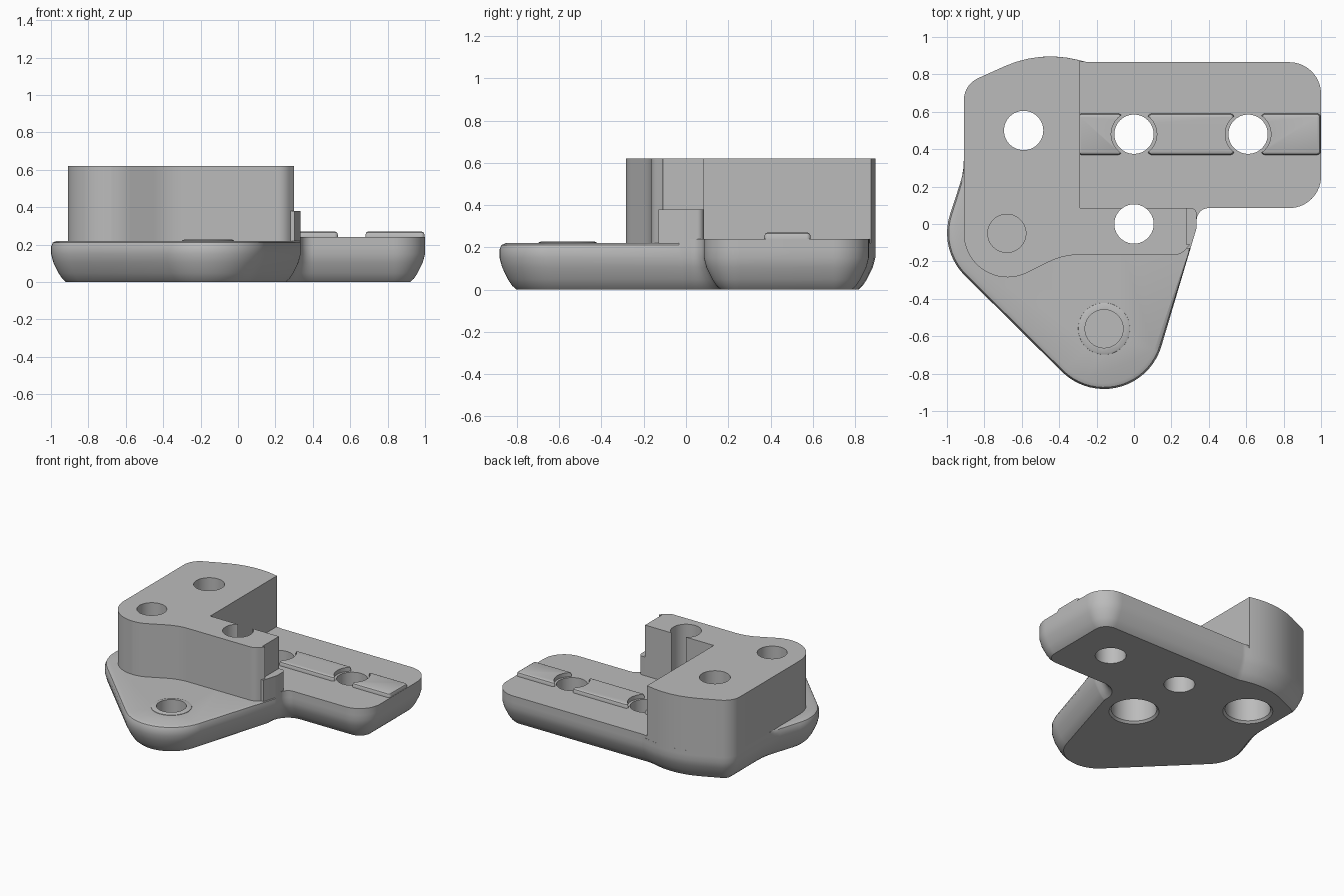
import bpy, bmesh, math
from mathutils import Vector

cube = bpy.data.objects.get("Cube")
if cube:
    bpy.data.objects.remove(cube, do_unlink=True)

grey = bpy.data.materials.new("plain_grey")
grey.use_nodes = True
COLOUR = (0.5, 0.5, 0.5, 1)
grey.diffuse_color = COLOUR
grey.node_tree.nodes["Principled BSDF"].inputs["Base Color"].default_value = COLOUR


def rounded(corners):
    """Closed outline from (x, y, radius) corners."""
    out = []
    for i, (x, y, r) in enumerate(corners):
        p = Vector((x, y))
        if r == 0:
            out.append(p)
            continue
        a = (Vector(corners[i - 1][:2]) - p).normalized()
        b = (Vector(corners[(i + 1) % len(corners)][:2]) - p).normalized()
        half = a.angle(b) / 2
        centre = p + (a + b).normalized() * (r / math.sin(half))
        start = p + a * (r / math.tan(half)) - centre
        end = p + b * (r / math.tan(half)) - centre
        turn = math.atan2(start.cross(end), start.dot(end))
        steps = max(3, int(abs(turn) / math.radians(6)))
        for k in range(steps + 1):
            t = turn * k / steps
            c, s = math.cos(t), math.sin(t)
            out.append(centre + Vector((start.x * c - start.y * s, start.x * s + start.y * c)))
    return out


def inset(points, amount):
    """Move a clockwise outline inward; amount is a function of the point."""
    out = []
    for i, p in enumerate(points):
        d = (points[(i + 1) % len(points)] - points[i - 1]).normalized()
        out.append(p + Vector((d.y, -d.x)) * amount(p))
    return out


def loft(name, rings):
    """Capped solid through (outline, z) rings."""
    bm = bmesh.new()
    loops = [[bm.verts.new((p.x, p.y, z)) for p in pts] for pts, z in rings]
    n = len(loops[0])
    for lo, hi in zip(loops, loops[1:]):
        for i in range(n):
            j = (i + 1) % n
            bm.faces.new((lo[i], lo[j], hi[j], hi[i]))
    bm.faces.new(loops[0])
    bm.faces.new(loops[-1])
    bmesh.ops.recalc_face_normals(bm, faces=bm.faces)
    mesh = bpy.data.meshes.new(name)
    bm.to_mesh(mesh)
    bm.free()
    mesh.materials.append(grey)
    ob = bpy.data.objects.new(name, mesh)
    bpy.context.collection.objects.link(ob)
    return ob


def extrude(name, corners, z0, z1):
    pts = rounded(corners)
    return loft(name, [(pts, z0), (pts, z1)])


def turned(name, x, y, profile):
    """Round solid from (radius, z) steps."""
    angles = [math.tau * i / 64 for i in range(64)]
    return loft(name, [([Vector((x + r * math.cos(a), y + r * math.sin(a))) for a in angles], z)
                       for r, z in profile])


# Base plate with undercut rim and softened flange edge
back_left = [(-0.91, 0.745, 0.13), (-0.5, 0.93, 0.6)]
plate = rounded(back_left + [
    (-0.25, 0.865, 0.1), (1, 0.865, 0.17), (1, 0.085, 0.17), (0.335, 0.085, 0.065),
    (0.335, -0.02, 0.1), (-0.006, -1.165, 0.32), (-1.045, -0.137, 0.32), (-0.91, 0.277, 0.4)])


def flange(p):
    limit = 0.3 if p.x < 0 else -0.1
    return min(1, max(0, (limit - p.y) / 0.1))


rim = [(0.08, 0), (0.06, 0.018), (0.04, 0.048), (0.012, 0.105), (0, 0.15)]
rings = [(inset(plate, lambda p, d=d: d), z) for d, z in rim]
for d, z in [(0, 0.19), (0.009, 0.211), (0.03, 0.22)]:
    rings.append((inset(plate, lambda p, d=d: d * flange(p)), z))
base = loft("base_plate", rings)

# Raised deck of the arm
deck_pts = [p for p in plate if p.x > -0.28 and p.y > 0.01]
deck_pts += [Vector((0.2, 0.02)), Vector((0.2, 0.07)), Vector((-0.3, 0.07)), Vector((-0.3, 0.87))]
deck = loft("arm_deck", [(deck_pts, 0.22), (deck_pts, 0.24)])

# Tall L-shaped block and the low step at its end
tower = extrude("tall_block", back_left + [
    (-0.29, 0.875, 0), (-0.29, 0.085, 0), (0.28, 0.085, 0), (0.28, -0.11, 0),
    (0.3, -0.11, 0), (0.25, -0.165, 0.08), (-0.38, -0.165, 0.35),
    (-0.62, -0.285, 0.235), (-0.91, -0.285, 0.235)], 0.219, 0.62)
step = extrude("end_step", [
    (0.18, 0.084, 0), (0.335, 0.084, 0.03), (0.335, -0.02, 0.1),
    (0.302, -0.13, 0), (0.18, -0.13, 0)], 0.219, 0.38)

# Rim around the blind flange hole
boss = turned("hole_rim", -0.16, -0.56, [(0.14, 0.21), (0.138, 0.223), (0.125, 0.228)])

# Raised rail pieces along the arm
rails = []
for label, x0, x1 in [("inner", -0.3, -0.065), ("middle", 0.075, 0.535), ("outer", 0.68, 0.998)]:
    r = 0.02
    pts = rounded([(x0, 0.37, r), (x0, 0.59, r), (x1, 0.59, r), (x1, 0.37, r)])
    rails.append(loft(label + "_rail", [(pts, 0.235), (pts, 0.253),
                                        (inset(pts, lambda p: 0.005), 0.265),
                                        (inset(pts, lambda p: 0.015), 0.27)]))

# Cutters: plain holes, counterbored holes, blind holes and rail clearances
R = 0.105
cutters = []
for x, y in [(0, 0.48), (0.61, 0.48)]:
    cutters.append(turned("hole_cutter", x, y, [(R, -0.1), (R, 0.7)]))
for x, y in [(0, 0), (-0.59, 0.5)]:
    cutters.append(turned("counterbore_cutter", x, y, [
        (0.19, -0.02), (0.155, 0.015), (0.155, 0.19), (R, 0.19), (R, 0.7)]))
for x, y, floor in [(-0.68, -0.05, 0.3), (-0.16, -0.56, 0.1)]:
    cutters.append(turned("blind_cutter", x, y, [(0.102, floor), (0.102, 0.7)]))
clearances = [turned("clearance_cutter", x, 0.48, [(0.122, 0.2), (0.122, 0.4)]) for x in (0, 0.61)]

jobs = [(base, cutters), (deck, cutters[:4]), (tower, cutters[2:5]),
        (step, []), (boss, cutters[5:])] + [(rail, clearances) for rail in rails]
for ob, tools in jobs:
    bpy.ops.object.select_all(action="DESELECT")
    ob.select_set(True)
    bpy.context.view_layer.objects.active = ob
    for tool in tools:
        mod = ob.modifiers.new("cut", "BOOLEAN")
        mod.operation = "DIFFERENCE"
        mod.solver = "EXACT"
        mod.object = tool
        bpy.ops.object.modifier_apply(modifier=mod.name)
    bpy.ops.object.shade_smooth_by_angle(angle=math.radians(32))

for tool in cutters + clearances:
    bpy.data.objects.remove(tool, do_unlink=True)
